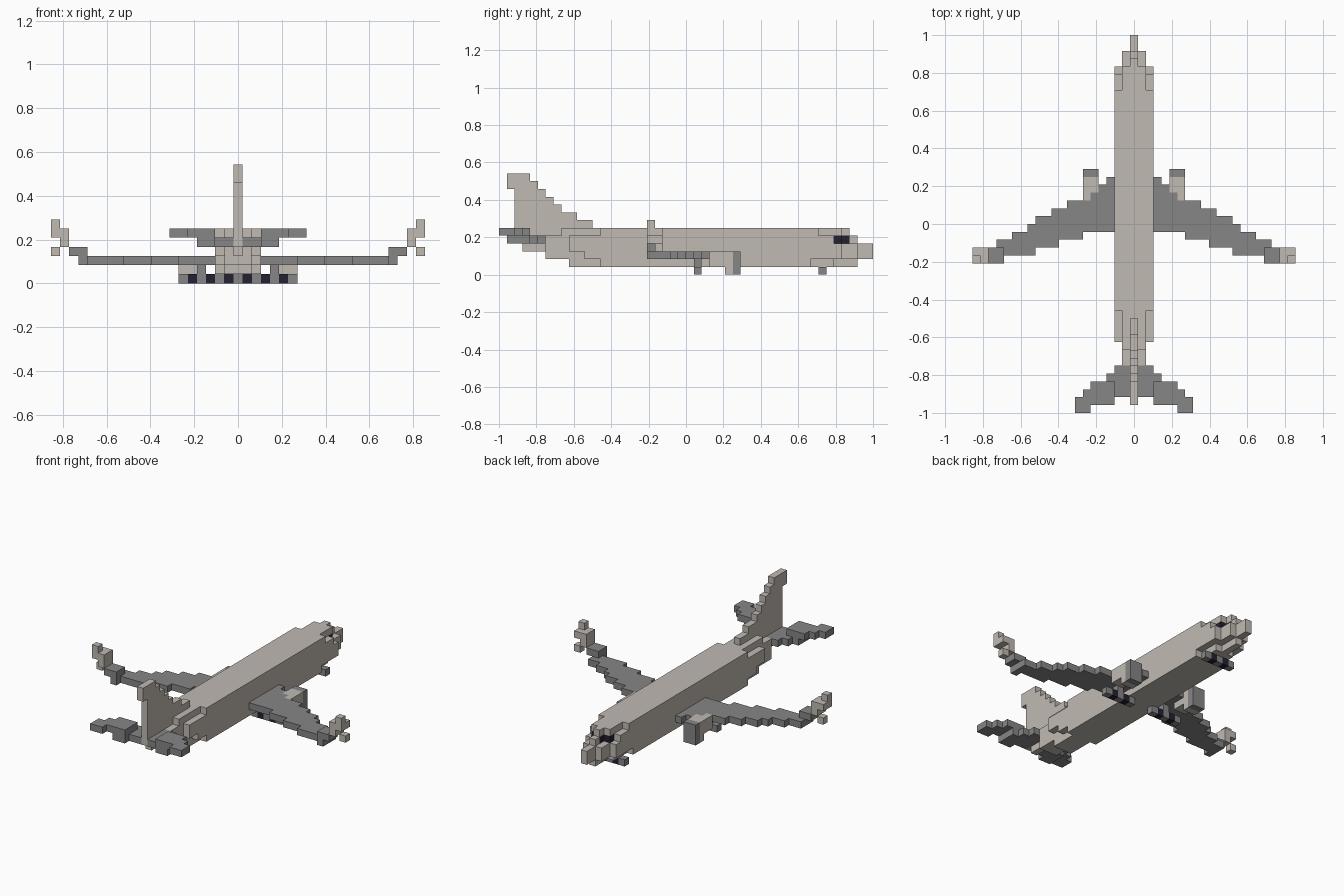
import bpy
import bmesh
from mathutils import Vector

UNIT = 2 / 48  # edge length of one block

cube = bpy.data.objects.get("Cube")
if cube:
    bpy.data.objects.remove(cube, do_unlink=True)


def make_material(name, red, green, blue):
    material = bpy.data.materials.new(name)
    material.use_nodes = True
    color = (red, green, blue, 1)
    material.diffuse_color = color
    shader = next(n for n in material.node_tree.nodes if n.type == "BSDF_PRINCIPLED")
    shader.inputs["Base Color"].default_value = color
    shader.inputs["Roughness"].default_value = 0.8
    return material


PALE = make_material("warm_pale_grey", 0.53, 0.49, 0.45)
GREY = make_material("mid_grey", 0.24, 0.24, 0.24)
DARK = make_material("near_black", 0.016, 0.015, 0.03)


def block(columns, rows, layers):
    """Cells in half-open ranges of y rows, for the given x columns and z layers."""
    return {(i, j, k) for i in columns for j in range(*rows) for k in layers}


def mirrored(cells):
    return cells | {(-i, j, k) for i, j, k in cells}


def build(name, cells, material, side=1):
    """Make one blocky skin around a set of cells, with flat areas merged."""
    cells = {(side * i, j, k) for i, j, k in cells}
    bm = bmesh.new()
    corners = {}

    def corner(point):
        key = tuple(round(2 * c) for c in point)
        if key not in corners:
            corners[key] = bm.verts.new(point * UNIT)
        return corners[key]

    for cell in cells:
        center = Vector(cell) + Vector((0, 0.5, 0.5))
        for axis in range(3):
            for sign in (-1, 1):
                neighbour = list(cell)
                neighbour[axis] += sign
                if tuple(neighbour) in cells:
                    continue
                normal, u, v = Vector(), Vector(), Vector()
                normal[axis] = sign / 2
                u[(axis + 1) % 3] = 0.5
                v[(axis + 2) % 3] = sign / 2
                middle = center + normal
                ring = (middle - u - v, middle + u - v, middle + u + v, middle - u + v)
                bm.faces.new([corner(p) for p in ring])
    mesh = bpy.data.meshes.new(name)
    bm.to_mesh(mesh)
    bm.free()
    mesh.materials.append(material)
    obj = bpy.data.objects.new(name, mesh)
    bpy.context.collection.objects.link(obj)
    return obj


# Fuselage: for each column out from the middle, row spans from the belly up
spans = {
    0: [(-15, 22), (-18, 24), (-21, 24), (-22, 20), (-22, 21)],
    1: [(-15, 19), (-18, 22), (-18, 22), (-18, 19), (-16, 20)],
    2: [(-11, 16), (-13, 20), (-15, 20), (-15, 19), (-11, 17)],
}
body = block([0], (21, 22), [4])
for column, levels in spans.items():
    for layer, rows in enumerate(levels, start=1):
        body |= block([column], rows, [layer])
build("fuselage", mirrored(body), PALE)

# Windscreen wraps around the nose under the roof
windscreen = block([0], (20, 21), [4]) | block([1], (19, 20), [4])
build("windscreen", mirrored(windscreen), DARK)

# Tail fin: stepped leading edge, overhanging tip
fin = set()
for layer, front in enumerate((-12, -14, -16, -17, -18, -19, -20), start=6):
    rear = -23 if layer > 10 else -22
    fin |= block([0], (rear, front), [layer])
build("tail_fin", fin, PALE)

# Wing outline, one leading and trailing row per column from the root
leading = (6, 5, 4, 3, 3, 3, 2, 2, 1, 1, 0, -1, -1, -2, -2)
wing = set()
for column, front in enumerate(leading, start=3):
    rear = -1 - sum(column > limit for limit in (6, 9, 12, 16))
    wing |= block([column], (rear, front), [2])
wing |= block([17, 18], (-5, -3), [3])

# Upswept wing tip with a small lower fin
winglet = (block([19], (-5, -3), [4, 5]) | block([20], (-5, -3), [5])
           | block([20], (-5, -4), [6]) | block([20], (-4, -3), [3]))

# Tailplane steps up one layer towards its tip
tailplane = (block([1, 2], (-22, -18), [4]) | block([3], (-23, -19), [4])
             | block([4], (-23, -20), [4]) | block([3, 4, 5], (-23, -20), [5])
             | block([6], (-24, -21), [5]) | block([7], (-24, -22), [5]))

# Engine pod narrows underneath towards the rear
engine = (block([5, 6], (5, 6), [0]) | block([5, 6], (3, 6), [1])
          | block([5], (4, 6), [2]) | block([6], (3, 6), [2]))
intake = block([5, 6], (6, 7), range(3))


def wheels(name, center, row, side=1):
    """An axle with hub, tyre, hub, tyre, hub in a line."""
    hubs = block([center - 2, center, center + 2], (row, row + 1), [0])
    tyres = block([center - 1, center + 1], (row, row + 1), [0])
    build(name + "_hubs", hubs, GREY, side)
    build(name + "_tyres", tyres, DARK, side)


for prefix, side in (("left", 1), ("right", -1)):
    build(prefix + "_wing", wing, GREY, side)
    build(prefix + "_winglet", winglet, PALE, side)
    build(prefix + "_tailplane", tailplane, GREY, side)
    build(prefix + "_engine", engine, PALE, side)
    build(prefix + "_engine_intake", intake, GREY, side)
    build(prefix + "_gear_strut", block([4], (1, 2), [1]), GREY, side)
    wheels(prefix + "_main_gear", 4, 1, side)
wheels("nose_gear", 0, 17)

# Mirrored parts and shared corners: make all normals point outward
for obj in bpy.context.collection.objects:
    if obj.type == "MESH":
        bm = bmesh.new()
        bm.from_mesh(obj.data)
        bmesh.ops.recalc_face_normals(bm, faces=bm.faces)
        bmesh.ops.dissolve_limit(bm, angle_limit=0.01, verts=bm.verts, edges=bm.edges)
        bm.to_mesh(obj.data)
        bm.free()
